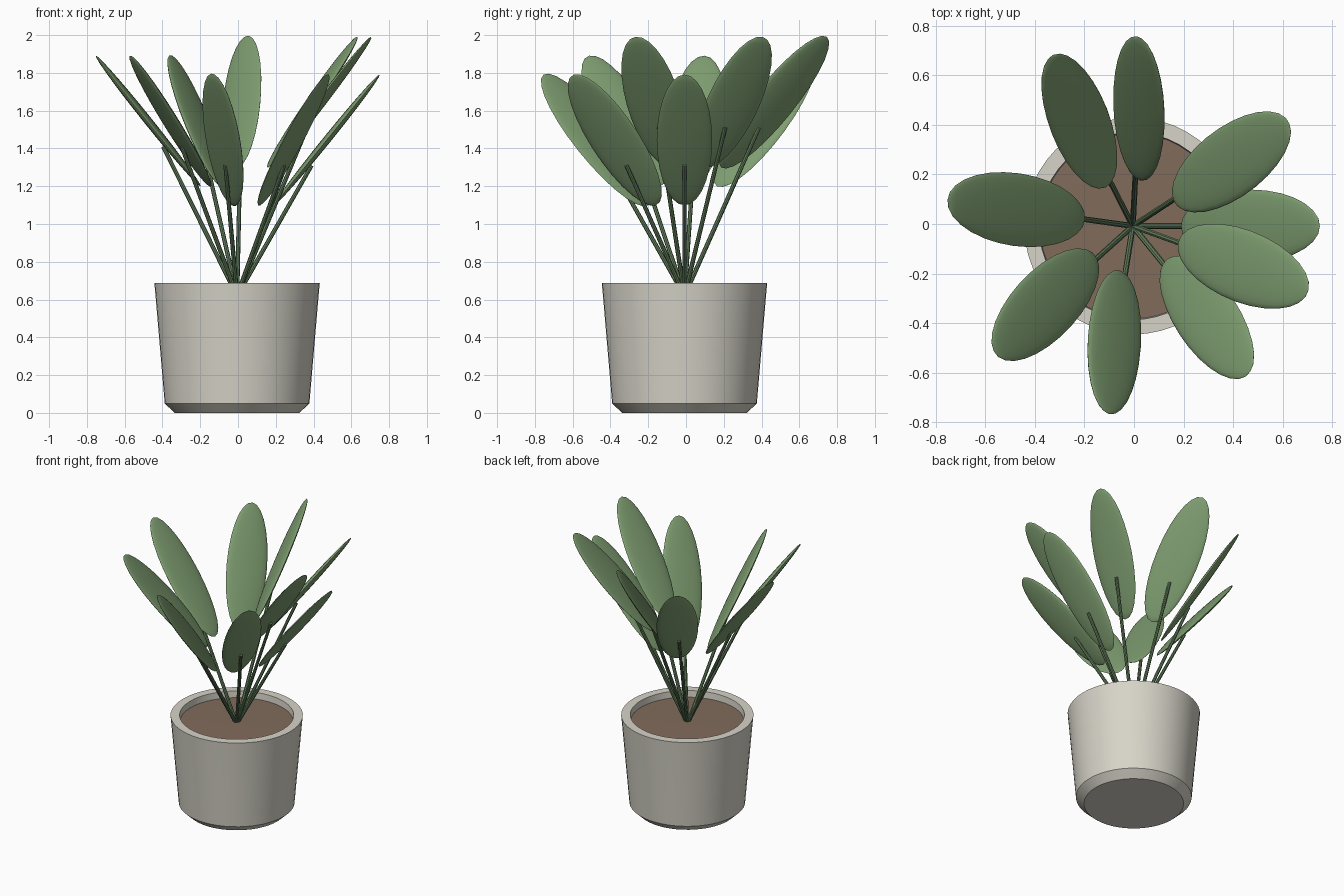
import bpy, bmesh, math
from mathutils import Vector, Matrix

cube = bpy.data.objects.get("Cube")
if cube:
    bpy.data.objects.remove(cube, do_unlink=True)


def make_material(name, rgb):
    mat = bpy.data.materials.new(name)
    mat.use_nodes = True
    color = (*rgb, 1.0)
    mat.diffuse_color = color
    bsdf = mat.node_tree.nodes["Principled BSDF"]
    bsdf.inputs["Base Color"].default_value = color
    bsdf.inputs["Roughness"].default_value = 0.8
    return mat


ceramic = make_material("pale ceramic", (0.68, 0.66, 0.58))
earth = make_material("brown earth", (0.22, 0.15, 0.105))
leaf_green = make_material("leaf green", (0.21, 0.34, 0.165))
stem_green = make_material("stem green", (0.13, 0.22, 0.11))

AXIS = Vector((-0.005, -0.008, 0))   # centre line of the pot


def finish(bm, name, mat):
    bmesh.ops.recalc_face_normals(bm, faces=bm.faces)
    mesh = bpy.data.meshes.new(name)
    bm.to_mesh(mesh)
    bm.free()
    mesh.materials.append(mat)
    obj = bpy.data.objects.new(name, mesh)
    bpy.context.collection.objects.link(obj)
    bpy.ops.object.select_all(action='DESELECT')
    obj.select_set(True)
    bpy.context.view_layer.objects.active = obj
    bpy.ops.object.shade_smooth_by_angle(angle=math.radians(30))
    return obj


def lathe(name, profile, mat, steps=48):
    """Spin a (radius, height) profile around the pot's centre line."""
    bm = bmesh.new()
    verts = [bm.verts.new((r, 0, z)) for r, z in profile]
    edges = [bm.edges.new(pair) for pair in zip(verts, verts[1:])]
    bmesh.ops.spin(bm, geom=verts + edges, cent=(0, 0, 0), axis=(0, 0, 1),
                   angle=2 * math.pi, steps=steps)
    bmesh.ops.remove_doubles(bm, verts=bm.verts, dist=1e-4)
    bmesh.ops.translate(bm, verts=bm.verts, vec=AXIS)
    return finish(bm, name, mat)


# Pot with chamfered foot and rim, and the soil disc inside it
lathe("pot", [(0, 0), (0.33, 0), (0.383, 0.05), (0.433, 0.635), (0.438, 0.687),
              (0.378, 0.687), (0.372, 0.6), (0, 0.6)], ceramic)
lathe("soil", [(0, 0.645), (0.375, 0.64), (0.375, 0.605), (0, 0.605)], earth)


def stem(name, start, end, radius=0.012):
    span = end - start
    bm = bmesh.new()
    turn = Vector((0, 0, 1)).rotation_difference(span).to_matrix().to_4x4()
    bmesh.ops.create_cone(bm, cap_ends=True, segments=8, radius1=radius,
                          radius2=radius * 0.9, depth=span.length,
                          matrix=Matrix.Translation((start + end) / 2) @ turn)
    finish(bm, name, stem_green)


def leaf(name, centre, azimuth, rise=math.radians(51)):
    """Flattened ellipsoid leaning outwards, twisted as it turns from the x axis."""
    direction = Vector((math.cos(rise) * math.cos(azimuth),
                        math.cos(rise) * math.sin(azimuth), math.sin(rise)))
    twist = math.atan(math.tan(azimuth)) / 2
    turn = Vector((0, 0, 1)).rotation_difference(direction).to_matrix().to_4x4()
    shape = Matrix.Diagonal((0.021, 0.147, 0.445, 1))
    bm = bmesh.new()
    bmesh.ops.create_uvsphere(
        bm, u_segments=24, v_segments=14, radius=1,
        matrix=Matrix.Translation(centre) @ turn @ Matrix.Rotation(twist, 4, 'Z') @ shape)
    finish(bm, name, leaf_green)


# Three tiers of leaves: centre height, then directions in degrees
tiers = {1.445: (0, 261, 309), 1.545: (117, 172, 222), 1.645: (33, 87, 340)}
number = 0
for height, angles in tiers.items():
    for degrees in angles:
        number += 1
        azimuth = math.radians(degrees)
        out = Vector((math.cos(azimuth), math.sin(azimuth), 0))
        up = Vector((0, 0, 1))
        leaf(f"leaf_{number}", AXIS + out * 0.475 + up * height, azimuth)
        stem(f"stem_{number}", AXIS + up * 0.62,
             AXIS + out * 0.395 + up * (height - 0.135))
